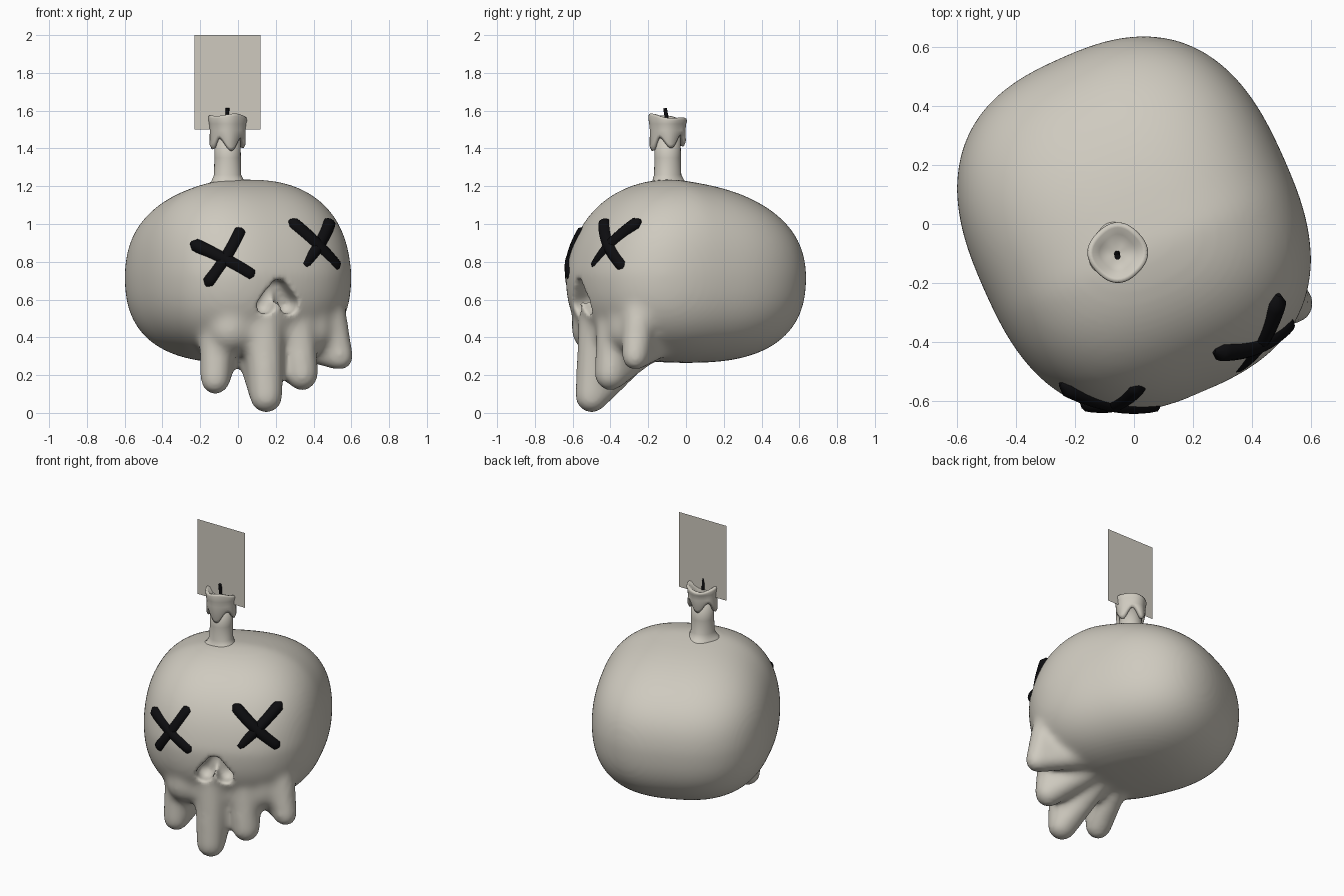
import bpy, bmesh, math
from mathutils import Vector, Matrix

old = bpy.data.objects.get("Cube")
if old:
    bpy.data.objects.remove(old, do_unlink=True)


def material(name, rgb):
    m = bpy.data.materials.new(name)
    m.use_nodes = True
    m.diffuse_color = (*rgb, 1)
    b = m.node_tree.nodes["Principled BSDF"]
    b.inputs["Base Color"].default_value = (*rgb, 1)
    b.inputs["Roughness"].default_value = 0.8
    return m


BONE = material("bone", (0.62, 0.59, 0.52))
BLACK = material("black", (0.004, 0.004, 0.005))
TURN = Matrix.Rotation(math.radians(24), 3, "Z")


def face_point(u, v, z):
    """Point in the turned frame of the face: u sideways, v backwards."""
    return TURN @ Vector((u, v, z))


def make_object(name, bm, mat, smooth=True):
    bmesh.ops.recalc_face_normals(bm, faces=bm.faces)
    me = bpy.data.meshes.new(name)
    bm.to_mesh(me)
    bm.free()
    me.materials.append(mat)
    for p in me.polygons:
        p.use_smooth = smooth
    ob = bpy.data.objects.new(name, me)
    bpy.context.collection.objects.link(ob)
    return ob


def add_hull(bm, balls):
    """Convex hull around (position, radius) balls."""
    part = bmesh.new()
    for pos, r in balls:
        bmesh.ops.create_icosphere(part, subdivisions=3, radius=r,
                                   matrix=Matrix.Translation(pos))
    hull = bmesh.ops.convex_hull(part, input=part.verts)
    junk = {g for g in hull["geom_interior"] + hull["geom_unused"]
            if isinstance(g, bmesh.types.BMVert)}
    bmesh.ops.delete(part, geom=list(junk), context="VERTS")
    bmesh.ops.recalc_face_normals(part, faces=part.faces)
    tmp = bpy.data.meshes.new("hull")
    part.to_mesh(tmp)
    part.free()
    bm.from_mesh(tmp)
    bpy.data.meshes.remove(tmp)


# Cranium: rounded block, sloping at the top back and top front
skull_bm = bmesh.new()
bmesh.ops.create_icosphere(skull_bm, subdivisions=5, radius=1)
K = 2.6
for vert in skull_bm.verts:
    n = vert.co
    p = n / sum(abs(c) ** K for c in n) ** (1 / K)
    up = max(p.z, 0)
    v = p.y * 0.615 * (1 - (0.17 if p.y < 0 else 0.06) * up)
    z = 0.74 + (0.5 if p.z > 0 else 0.475) * p.z - 0.16 * max(0, v + 0.1) * up
    vert.co = face_point(p.x * 0.555 * (1 - 0.05 * up), v, z)

# Jaw and melted drips
add_hull(skull_bm, [(face_point(s * w, -0.42, z), 0.13)
                    for s in (-1, 1) for w, z in ((0.23, 0.44), (0.2, 0.75))])
drips = [(-0.12, -0.48, 0.175, 0.08), (0.15, -0.5, 0.085, 0.088),
         (0.34, -0.4, 0.2, 0.085), (0.54, -0.27, 0.295, 0.072)]
for x, y, z, r in drips:
    add_hull(skull_bm, [(Vector((x, y, z)), r),
                        (Vector((x * 0.9, y * 0.92, 0.52)), r * 1.25),
                        (Vector((x * 0.4, y * 0.4, 0.38)), r)])
skull = make_object("skull", skull_bm, BONE)


def remesh_and_smooth(ob, size, steps):
    m = ob.modifiers.new("Blend", "REMESH")
    m.mode, m.voxel_size, m.use_smooth_shade = "VOXEL", size, True
    s = ob.modifiers.new("Soften", "SMOOTH")
    s.factor, s.iterations = 0.5, steps


remesh_and_smooth(skull, 0.02, 10)

# Heart-shaped nose hollow, cut by two leaning lobes
for side, label in ((-1, "right"), (1, "left")):
    bm = bmesh.new()
    add_hull(bm, [(face_point(-0.03 + side * w, v, z), r)
                  for v in (-0.72, -0.53)
                  for w, z, r in ((0.01, 0.67, 0.035), (0.065, 0.575, 0.052))])
    cutter = make_object("nose_cutter_" + label, bm, BONE)
    cutter.hide_render = True
    cutter.hide_set(True)
    b = skull.modifiers.new("Nose", "BOOLEAN")
    b.operation, b.solver, b.object = "DIFFERENCE", "EXACT", cutter
remesh_and_smooth(skull, 0.014, 5)


def tube(name, points, radius, mat, rounded=True):
    cu = bpy.data.curves.new(name, "CURVE")
    cu.dimensions, cu.bevel_depth, cu.bevel_resolution = "3D", radius, 4
    cu.use_fill_caps = True
    sp = cu.splines.new("POLY")
    sp.points.add(len(points) - 1)
    last = len(points) - 1
    for i, (pt, co) in enumerate(zip(sp.points, points)):
        pt.co = (*co, 1)
        edge = min(i, last - i) / last
        pt.radius = min(1, 0.25 + math.sqrt(edge * 8)) if rounded else 1
    sp.use_smooth = True
    cu.materials.append(mat)
    ob = bpy.data.objects.new(name, cu)
    bpy.context.collection.objects.link(ob)
    return ob


# Crossed eyes: bowed round strokes
strokes = {
    "right_eye_stroke_a": ((-0.25, -0.54, 0.9), (0.09, -0.6, 0.72)),
    "right_eye_stroke_b": ((0.02, -0.53, 0.98), (-0.17, -0.6, 0.67)),
    "left_eye_stroke_a": ((0.27, -0.43, 1.02), (0.53, -0.32, 0.76)),
    "left_eye_stroke_b": ((0.49, -0.24, 1.02), (0.33, -0.48, 0.76)),
}
outward = face_point(0, -1, 0)
for name, (a, b) in strokes.items():
    a, b = Vector(a), Vector(b)
    path = []
    for i in range(17):
        t = i / 16
        path.append(a.lerp(b, t) + outward * 0.035 * math.sin(math.pi * t))
    tube(name, path, 0.036, BLACK)


# Candle parts: lathed rings whose radius and height may vary by angle
def lathe(name, rings, shape, mat, sides=48):
    bm = bmesh.new()
    loops = []
    for i, ring in enumerate(rings):
        loop = []
        for j in range(sides):
            a = 2 * math.pi * j / sides
            r, z = shape(i, a, *ring)
            loop.append(bm.verts.new((-0.055 + r * math.cos(a),
                                      -0.097 + r * math.sin(a), z)))
        loops.append(loop)
    for lo, hi in zip(loops, loops[1:]):
        for j in range(sides):
            k = (j + 1) % sides
            bm.faces.new((lo[j], lo[k], hi[k], hi[j]))
    bm.faces.new(loops[0])
    bm.faces.new(loops[-1])
    return make_object(name, bm, mat)


def shaft_shape(i, a, r, z):
    flare = 0.025 * (1 + math.cos(3 * (a - math.radians(95)))) / 2
    return r + (flare if i < 2 else flare * 0.4 if i == 2 else 0), z


def head_shape(i, a, r, z):
    if i < 3:
        z += 0.032 * math.cos(4 * a + 2.2) + 0.012 * math.sin(a)
    elif 4 < i < 8:
        z -= 0.012 * math.sin(a) + 0.006 * math.cos(3 * a)
    return r + 0.003 * math.cos(4 * a), z


lathe("candle_shaft", [(0.105, 1.16), (0.1, 1.205), (0.082, 1.225), (0.072, 1.26),
                       (0.07, 1.35), (0.068, 1.48)], shaft_shape, BONE)
lathe("candle_melted_top", [(0.066, 1.435), (0.084, 1.43), (0.093, 1.45),
                            (0.091, 1.495), (0.095, 1.53), (0.1, 1.555),
                            (0.096, 1.568), (0.082, 1.566), (0.06, 1.54),
                            (0.03, 1.53), (0.005, 1.528)], head_shape, BONE)
tube("wick", [(-0.057, -0.1, 1.52), (-0.057, -0.104, 1.57), (-0.056, -0.111, 1.613)],
     0.01, BLACK, rounded=False)

# Flat upright card behind the wick
bm = bmesh.new()
corners = [(-0.23, 1.5), (0.12, 1.5), (0.12, 2), (-0.23, 2)]
bm.faces.new([bm.verts.new((x, -0.1, z)) for x, z in corners])
make_object("flame_card", bm, BONE, smooth=False)
